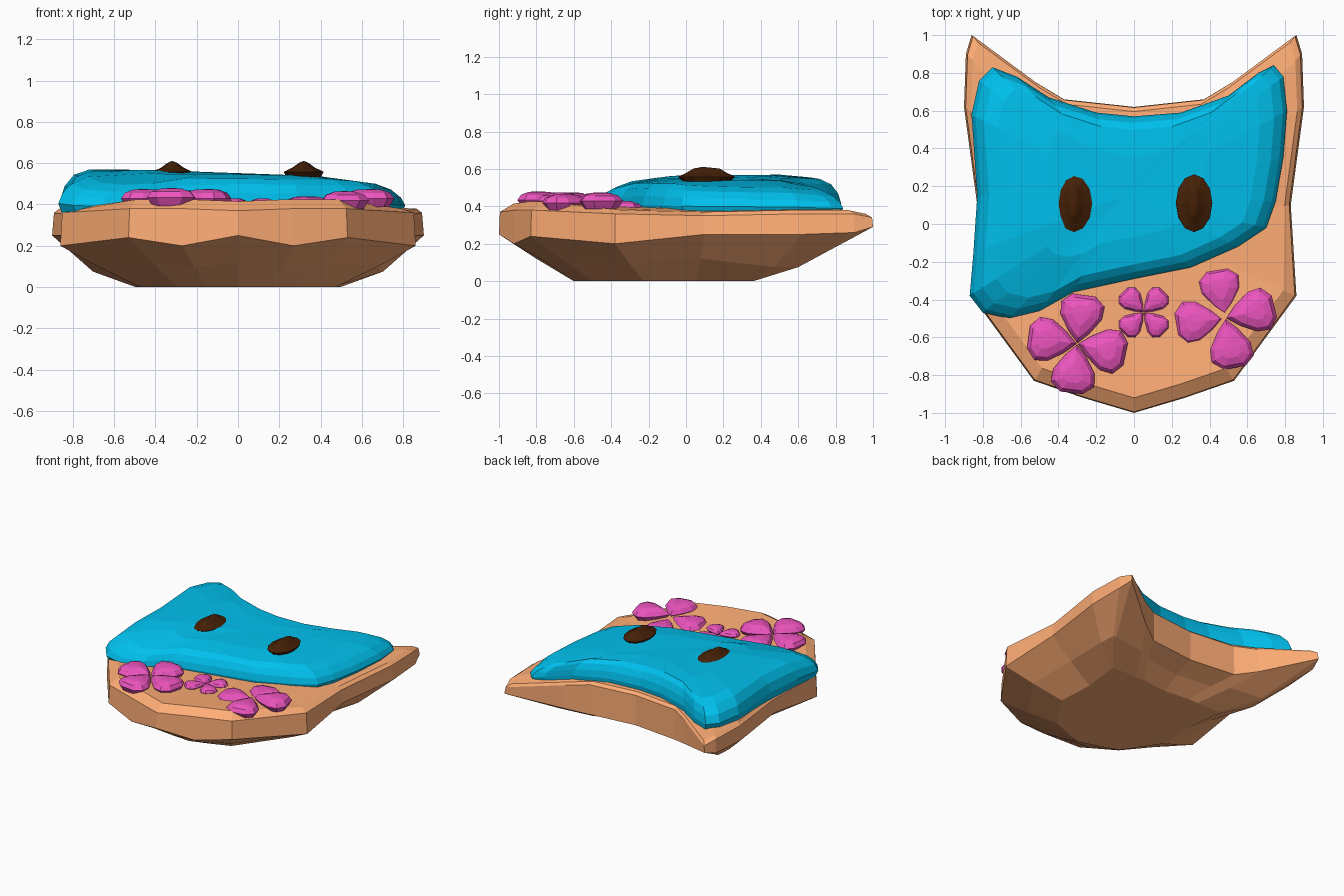
import bpy, bmesh
from math import cos, sin, radians, pi

if "Cube" in bpy.data.objects:
    bpy.data.objects.remove(bpy.data.objects["Cube"])


def material(name, col):
    m = bpy.data.materials.new(name)
    m.diffuse_color = (*col, 1)
    m.use_nodes = True
    m.node_tree.nodes["Principled BSDF"].inputs["Base Color"].default_value = m.diffuse_color
    return m


DOUGH = material("dough", (1.0, 0.42, 0.18))
BLUE = material("blue icing", (0.0, 0.53, 0.85))
BROWN = material("chocolate", (0.06, 0.015, 0.002))
PINK = material("pink icing", (0.85, 0.09, 0.52))


def loft(name, rings, mat, top):
    """Skin equal-length rings from bottom to top, closing the top to a point."""
    bm = bmesh.new()
    loops = [[bm.verts.new(p) for p in r] for r in rings]
    n = len(loops[0])
    for a, b in zip(loops, loops[1:]):
        for i in range(n):
            j = (i + 1) % n
            bm.faces.new((a[i], a[j], b[j], b[i]))
    bm.faces.new(loops[0][::-1])
    tip = bm.verts.new(top)
    for i in range(n):
        bm.faces.new((loops[-1][i], loops[-1][(i + 1) % n], tip))
    bmesh.ops.recalc_face_normals(bm, faces=bm.faces)
    me = bpy.data.meshes.new(name)
    bm.to_mesh(me)
    bm.free()
    me.materials.append(mat)
    ob = bpy.data.objects.new(name, me)
    bpy.context.collection.objects.link(ob)
    return ob


# Cookie: half outline (x, y, lower rim z, upper rim z), mirrored
half = [(0, -1.0, .25, .37), (.27, -.92, .2, .38), (.53, -.83, .24, .38),
        (.86, -.38, .2, .36), (.83, .1, .25, .35), (.90, .62, .25, .36),
        (.89, .9, .26, .36), (.86, 1.0, .29, .34), (.52, .75, .17, .35),
        (.37, .66, .13, .36), (0, .62, .13, .36)]
rim = half + [(-x, y, a, b) for x, y, a, b in half[-2:0:-1]]


def inset(x, y):
    k = .92 if y < 0 else .96
    return x * k, y * k


loft("cookie_base", [
    [(x * .55, y * .6 if y < 0 else min(.36, y * .55), 0) for x, y, a, b in rim],
    [(x * .78, y * .8 if y < 0 else min(.6, y * .76),
      a * .48 if y < .3 else .075) for x, y, a, b in rim],
    [(x, y, a) for x, y, a, b in rim],
    [(x * .99, y * .995, b) for x, y, a, b in rim],
    [(*inset(x, y), b + (.045 if y < -.4 else .02)) for x, y, a, b in rim],
    [(x * .55, y * .55, .395) for x, y, a, b in rim],
], DOUGH, (0, 0, .385))

# Blue icing: puffy slab with a slanting front edge
edge = [(-.87, -.38), (-.8, -.47), (-.66, -.5), (-.5, -.46), (-.32, -.36),
        (0, -.29), (.3, -.23), (.55, -.12), (.7, -.02), (.75, .12), (.79, .35),
        (.81, .6), (.79, .78), (.74, .84), (.66, .8), (.5, .68), (.25, .59),
        (0, .57), (-.2, .59), (-.45, .67), (-.62, .78), (-.75, .83),
        (-.82, .76), (-.86, .58), (-.83, .15), (-.85, -.15)]
CX, CY = -.04, .15


def icing_z(x, y):
    return .548 - .035 * x - .09 * max(0, -y) - .25 * max(0, -.25 - y) \
        - .12 * max(0, y - .55) - .1 * max(0, x - .45)


def icing_ring(scale, lift):
    ring = []
    for x, y in edge:
        x, y = CX + (x - CX) * scale, CY + (y - CY) * scale
        ring.append((x, y, .36 + (icing_z(x, y) - .36) * lift))
    return ring


loft("blue_icing", [icing_ring(.98, 0), icing_ring(1, .3), icing_ring(.975, .6),
                    icing_ring(.92, .85), icing_ring(.83, .98),
                    icing_ring(.5, 1.02)], BLUE, (CX, CY, .55))

# Eyes: pointed chocolate drops with a ridge along y
for side, x0 in (("left", -.318), ("right", .318)):
    rings = []
    for sx, sy, z in ((.06, .08, .51), (.085, .13, .535), (.097, .153, .558),
                      (.055, .11, .578), (.022, .07, .602)):
        rings.append([(x0 + sx * cos(i * pi / 6), .11 + sy * sin(i * pi / 6), z)
                      for i in range(12)])
    loft(side + "_eye", rings, BROWN, (x0, .09, .611))

# Flowers: four teardrop petals each
side_pts = [(.04, 0), (.25, -.2), (.55, -.4), (.8, -.42), (.97, -.22)]
drop = side_pts + [(x, -y) for x, y in side_pts[:0:-1]]


def petal(name, cx, cy, top, ang, length, width):
    """Teardrop with its tip at (cx, cy) and its crown at height top."""
    c, s = cos(radians(ang)), sin(radians(ang))

    def place(u, v, h):
        u, v = u * length, v * width
        return (cx + u * c - v * s, cy + u * s + v * c, top + h)

    def ring(k, h):
        return [place(.62 + (u - .62) * k, v * k, h) for u, v in drop]

    t = length / .26
    loft(name, [ring(.8, -.085 * t), ring(1.04, -.045 * t), ring(.85, -.018 * t),
                ring(.45, -.003 * t)], PINK, place(.62, 0, 0))


# centre x, centre y, length, width, {angle: crown height}
flowers = {
    "left_flower": (-.3, -.635, .265, .265,
                    {82: .47, 172: .475, -12: .475, 263: .48}),
    "right_flower": (.485, -.5, .27, .26,
                     {100: .43, 14: .475, 280: .465, 187: .44}),
    "small_flower": (.052, -.468, .155, .14,
                     {45: .425, 135: .425, 225: .43, 315: .43})}
for name, (x, y, length, width, petals) in flowers.items():
    for i, (a, top) in enumerate(petals.items()):
        petal(f"{name}_petal_{i + 1}", x, y, top, a, length, width)
